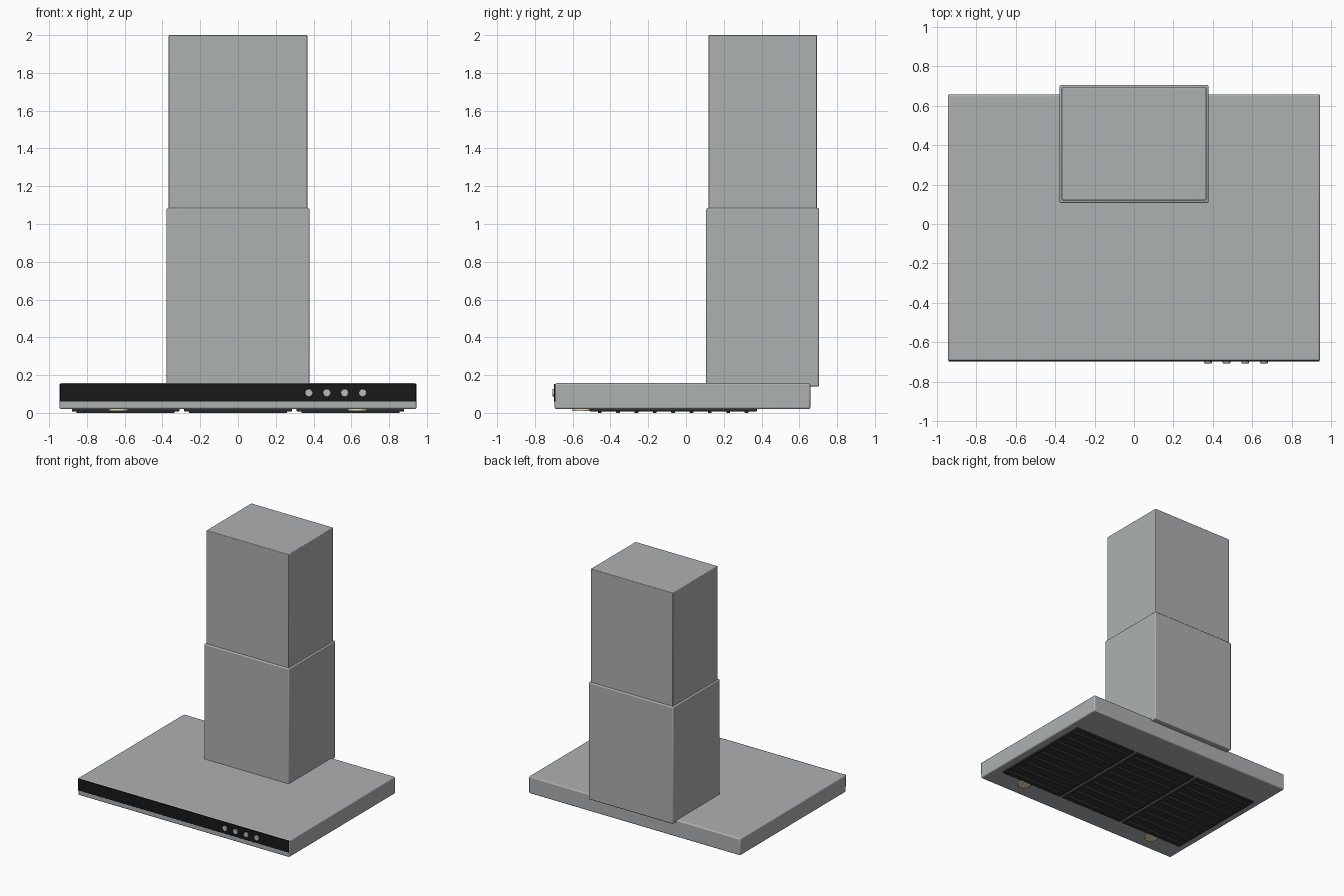
import bpy, math

if "Cube" in bpy.data.objects:
    bpy.data.objects.remove(bpy.data.objects["Cube"])

def material(name, col):
    m = bpy.data.materials.new(name)
    m.diffuse_color = (*col, 1)
    m.use_nodes = True
    m.node_tree.nodes["Principled BSDF"].inputs["Base Color"].default_value = m.diffuse_color
    return m

steel = material("steel", (0.42, 0.44, 0.45))
glass = material("black_glass", (0.008, 0.009, 0.01))
mesh_dark = material("filter_dark", (0.03, 0.032, 0.035))
slat_grey = material("slat_grey", (0.09, 0.095, 0.1))
button_grey = material("button_grey", (0.5, 0.5, 0.5))
lamp_warm = material("lamp_warm", (0.9, 0.8, 0.45))

def finish(ob, name, mat, bevel, segs=3):
    ob.name = name
    ob.data.materials.append(mat)
    if bevel:
        b = ob.modifiers.new("bevel", 'BEVEL')
        b.width, b.segments, b.limit_method = bevel, segs, 'ANGLE'
    bpy.ops.object.shade_smooth_by_angle(angle=math.radians(35))
    return ob

def box(name, x, y, z, mat, bevel=0.0, segs=3):
    """Box from (min, max) ranges on each axis."""
    r = (x, y, z)
    bpy.ops.mesh.primitive_cube_add(size=1, location=[(a + b) / 2 for a, b in r])
    ob = bpy.context.object
    ob.scale = [b - a for a, b in r]
    bpy.ops.object.transform_apply(location=False, rotation=False, scale=True)
    return finish(ob, name, mat, bevel, segs)

def disc(name, loc, radius, depth, mat, rot=(0, 0, 0), bevel=0.002):
    bpy.ops.mesh.primitive_cylinder_add(vertices=32, radius=radius, depth=depth,
                                        location=loc, rotation=rot)
    return finish(bpy.context.object, name, mat, bevel, 2)

# Canopy and two-stage chimney
box("canopy", (-0.945, 0.945), (-0.695, 0.658), (0.02, 0.157), steel, 0.01)
box("lower_chimney", (-0.378, 0.378), (0.107, 0.705), (0.14, 1.085), steel, 0.008)
box("upper_chimney", (-0.367, 0.367), (0.12, 0.693), (1.0, 2.0), steel, 0.005)

# Black control strip with four buttons
box("control_panel", (-0.942, 0.942), (-0.699, -0.685), (0.06, 0.154), glass, 0.002, 2)
for i in range(4):
    disc(f"button_{i + 1}", (0.375 + 0.095 * i, -0.7, 0.106), 0.02, 0.014,
         button_grey, (math.pi / 2, 0, 0))

# Three grease filters, each with nine slats
for i, cx in enumerate((-0.595, 0, 0.595)):
    box(f"filter_{i + 1}", (cx - 0.285, cx + 0.285), (-0.51, 0.375),
        (0.008, 0.03), mesh_dark, 0.003, 2)
    for j in range(9):
        y = -0.457 + 0.0972 * j
        box(f"filter_{i + 1}_slat_{j + 1}", (cx - 0.26, cx + 0.26),
            (y - 0.01, y + 0.01), (0.0, 0.012), slat_grey, 0.002, 1)

# Two round lamps at the front of the underside
for side, x in (("left", -0.633), ("right", 0.633)):
    disc(f"lamp_{side}", (x, -0.55, 0.018), 0.05, 0.016, lamp_warm)
